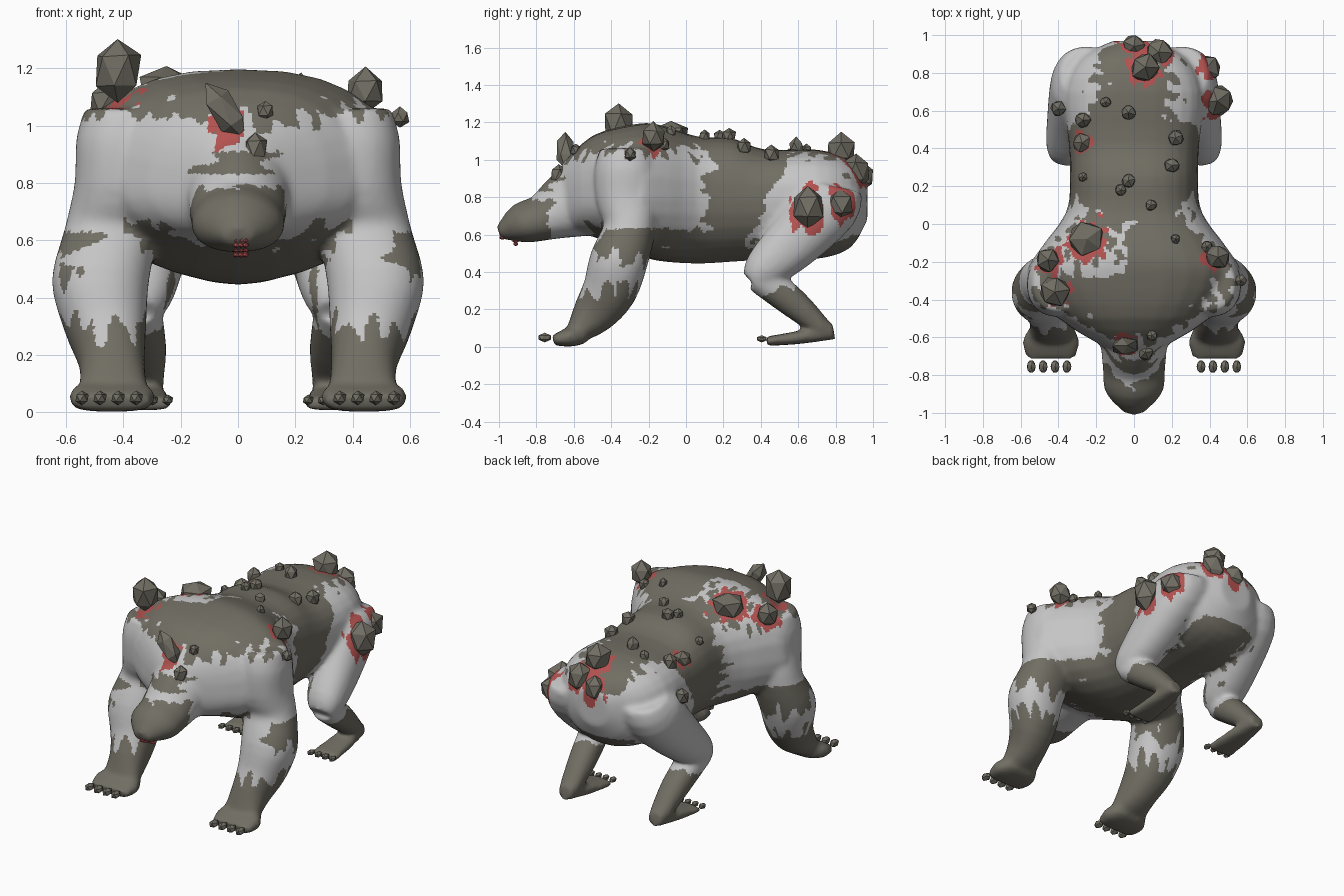
import bpy, bmesh, math, random
from mathutils import Vector, Euler, noise

if "Cube" in bpy.data.objects:
    bpy.data.objects.remove(bpy.data.objects["Cube"])

random.seed(4)


def material(name, rgb):
    m = bpy.data.materials.new(name)
    m.diffuse_color = (*rgb, 1)
    m.use_nodes = True
    m.node_tree.nodes["Principled BSDF"].inputs["Base Color"].default_value = m.diffuse_color
    return m


HIDE = material("dark_hide", (0.165, 0.155, 0.125))
FUR = material("pale_fur", (0.56, 0.56, 0.56))
RED = material("raw_red", (0.45, 0.085, 0.08))


def spline(rows, steps=3):
    """Smooth curve through the rows, number by number."""
    out = []
    for i in range(len(rows) - 1):
        p0, p1 = rows[max(i - 1, 0)], rows[i]
        p2, p3 = rows[i + 1], rows[min(i + 2, len(rows) - 1)]
        for s in range(steps):
            t = s / steps
            out.append([b + t / 2 * (c - a + t * (2 * a - 5 * b + 4 * c - d + t * (3 * (b - c) + d - a)))
                        for a, b, c, d in zip(p0, p1, p2, p3)])
    return out + [list(rows[-1])]


def power(v, n):
    return math.copysign(abs(v) ** (2 / n), v)


def loft(bm, rings, n_up=2.2, n_dn=2.2, mirror=False, seg=28):
    """Closed tube through rings (x, y, z, half width, half depth up, half depth down)."""
    rings = spline(rings)
    for side in ((1, -1) if mirror else (1,)):
        pts = [Vector((r[0] * side, r[1], r[2])) for r in rings]
        loops = []
        for i, r in enumerate(rings):
            t = pts[min(i + 1, len(pts) - 1)] - pts[max(i - 1, 0)]
            t.x = 0
            t.normalize()
            up = Vector((1, 0, 0)).cross(t)
            loop = []
            for k in range(seg):
                a = 2 * math.pi * k / seg
                s, c = math.sin(a), math.cos(a)
                n, b = (n_up, r[4]) if s > 0 else (n_dn, r[-1])
                loop.append(bm.verts.new(pts[i] + Vector((r[3] * power(c, n), 0, 0)) + up * b * power(s, n)))
            loops.append(loop)
        for l0, l1 in zip(loops, loops[1:]):
            for k in range(seg):
                q = (k + 1) % seg
                bm.faces.new((l0[k], l0[q], l1[q], l1[k]))
        bm.faces.new(loops[0][::-1])
        bm.faces.new(loops[-1])


def new_object(name, bm, mats):
    bmesh.ops.recalc_face_normals(bm, faces=bm.faces)
    me = bpy.data.meshes.new(name)
    bm.to_mesh(me)
    bm.free()
    ob = bpy.data.objects.new(name, me)
    bpy.context.collection.objects.link(ob)
    for m in mats:
        me.materials.append(m)
    return ob


# Body: torso, head and legs lofted, then fused into one skin
bm = bmesh.new()
torso = [(-.66, .14, .62, .98), (-.50, .40, .59, 1.13), (-.28, .56, .50, 1.19),
         (-.15, .51, .46, 1.19), (.06, .36, .445, 1.125), (.25, .34, .455, 1.115),
         (.42, .345, .465, 1.055), (.70, .37, .47, 1.055), (.88, .28, .53, 1.0),
         (.97, .11, .68, .90)]
# ring centres share one height so that every ring stands upright
loft(bm, [(0, y, .79, w, top - .79, .79 - bot) for y, w, bot, top in torso], 2.5, 2.1)
# neck, skull and snout
loft(bm, [(0, -.50, .82, .23, .22), (0, -.63, .755, .18, .185), (0, -.77, .68, .165, .12, .14),
          (0, -.89, .65, .152, .10, .12), (0, -.97, .62, .095, .06, .06), (0, -1.0, .61, .05, .03, .03)]
     [:2] and [(0, -.50, .82, .23, .22, .22), (0, -.63, .755, .18, .185, .185),
               (0, -.77, .68, .165, .115, .135), (0, -.89, .65, .152, .095, .115),
               (0, -1.0, .61, .05, .035, .035)], 2.3, 1.8)
# front legs and paws
loft(bm, [(.39, -.32, 1.06, .145, .14), (.40, -.32, .95, .165, .17), (.405, -.32, .80, .165, .165),
          (.44, -.30, .64, .165, .14), (.48, -.36, .46, .17, .155), (.465, -.41, .30, .145, .145),
          (.44, -.50, .17, .115, .115), (.435, -.59, .07, .12, .06)], mirror=True)
loft(bm, [(.435, -.54, .07, .11, .05), (.44, -.62, .053, .15, .052), (.44, -.71, .035, .13, .028)],
     3, 3, mirror=True)
# hind thighs, shins and feet
loft(bm, [(.24, .79, .86, .15, .15), (.28, .75, .76, .16, .18), (.32, .56, .55, .14, .15),
          (.345, .41, .41, .118, .11), (.355, .35, .35, .08, .06)], mirror=True)
loft(bm, [(.36, .39, .38, .09, .09), (.335, .58, .23, .085, .08), (.325, .74, .09, .065, .05)],
     mirror=True)
loft(bm, [(.325, .79, .085, .05, .045), (.32, .60, .05, .078, .035), (.32, .43, .03, .092, .025)],
     2.6, 2.6, mirror=True)
body = new_object("body", bm, [HIDE, FUR, RED])
rem = body.modifiers.new("fuse", 'REMESH')
rem.mode = 'VOXEL'
rem.voxel_size = 0.014
smo = body.modifiers.new("soften", 'SMOOTH')
smo.factor = 0.5
smo.iterations = 10
bpy.context.view_layer.objects.active = body
body.select_set(True)
for m in ("fuse", "soften"):
    bpy.ops.object.modifier_apply(modifier=m)
bpy.context.view_layer.update()

# Boulders breaking through raw skin: x, y, z, radius, height
boulders = [(-.42, -.36, 1.19, .088, .12), (-.25, -.08, 1.13, .10, .085), (-.455, -.19, 1.08, .068, .075),
            (-.045, -.645, 1.05, .055, .12), (.445, -.175, 1.12, .07, .08), (-.275, .43, .98, .057, .05),
            (.44, .65, .75, .09, .112), (.375, .82, .76, .085, .09), (.06, .83, 1.05, .085, .095),
            (.13, .91, .94, .08, .098), (0, .94, .91, .065, .08)]
# Pebbles resting on the back: x, y, radius
pebbles = [(.385, -.12, .033), (.22, -.08, .027), (.09, .1, .033), (-.07, .18, .033), (-.03, .23, .04),
           (-.27, .25, .027), (.2, .31, .044), (.22, .455, .046), (-.27, .55, .045), (-.03, .59, .044),
           (-.15, .645, .032), (.095, -.59, .03)]
stones = list(boulders)
for x, y, r in pebbles:
    hit, loc, _, _ = body.ray_cast(Vector((x, y, 2)), Vector((0, 0, -1)))
    stones.append((x, y, loc.z + r * .3 if hit else 1, r, r * 1.2))
# pebbles on the brow, shoulder and flank
stones += [(.06, -.68, .92, .044, .06), (.565, -.30, 1.03, .034, .036), (-.40, .61, .84, .044, .055)]


def rock(name, centre, size, mat, rough=0.0, lean=0.0):
    bm = bmesh.new()
    bmesh.ops.create_icosphere(bm, subdivisions=1, radius=1)
    spin = Euler((0, 0, random.uniform(0, 6) if rough else 0)).to_matrix()
    tilt = Euler((0, lean, 0)).to_matrix()
    for v in bm.verts:
        p = spin @ v.co * random.uniform(1 - rough, 1 + rough)
        v.co = tilt @ Vector([a * s for a, s in zip(p, size)]) + Vector(centre)
    new_object(name, bm, [mat])


for i, (x, y, z, r, h) in enumerate(stones):
    rock("boulder" if i < len(boulders) else "pebble", (x, y, z), (r, r, h), HIDE, .1,
         -.6 if i == 3 else 0)


# Skin colours: 0 dark hide, 1 pale fur, 2 raw red
def skin(c):
    x, y, z = c
    ax = abs(x)
    jv = .13 * noise.noise(Vector((x * 20, y * 20, z * 3)))   # upright spikes
    jh = .13 * noise.noise(Vector((x * 3, y * 3, z * 20)))    # spikes along the body
    for sx, sy, sz, r, h in boulders:
        if Vector(((x - sx) / r, (y - sy) / r, (z - sz) / h)).length < 1.18 + 6 * jv:
            return 2
    if y < -.5 and ax < .22 and z > .5:                        # head and neck
        if (y + jh * .5 < -.73 and z < .785 + jv * .2) or (.83 < z < .91 and ax < .13 + jh):
            return 0
        return 0 if z > 1.02 + jv else 1
    if y < -.08 and ax > .29 and z < .63:                      # front legs
        if z < .3 + jv or (z > .45 + jv and (y > -.36 + jh or (ax > .53 + jh and z > .5 + jv))):
            return 0
        return 0 if ax < .34 and z > .56 else 1
    if y > .25 + (z - .4) * .5 + jh * .4 and y > .25:          # hindquarters
        if z < .27 + .35 * max(0, min(y - .4, .2)) + jv * .3:
            return 0
        if ax < .2 + jv and (z > .9 or z < .6):
            return 0
        return 1
    if z > 1.04 + jv:                                          # back
        return 1 if -.42 < x < -.03 + jh and -.28 < y < .02 and jv > -.015 else 0
    if y < -.3:                                                # chest
        return 1 if ax > .4 or z > .57 + .27 * ax + jv * .6 else 0
    return 1 if y < .12 + jh and z > .62 + jv * .3 else 0      # flanks and belly


for p in body.data.polygons:
    p.material_index = skin(p.center)
    p.use_smooth = True

# Claws and mouth beads
for side in (-1, 1):
    for k in range(4):
        rock("front_claw", (side * (.355 + k * .063), -.755, .05), (.026, .038, .026), HIDE)
        rock("hind_claw", (side * (.245 + k * .052), .405, .043), (.021, .03, .019), HIDE)
for col in range(3):
    for k in range(6):
        x, z = -.006 + col * .016, .55 + .017 * k
        hit, loc, _, _ = body.ray_cast(Vector((x, -2, z)), Vector((0, 1, 0)))
        rock("mouth_bead", (x, max(loc.y, -.985) if hit and loc.y < -.8 else -.91, z),
             (.013, .015, .011), RED)
